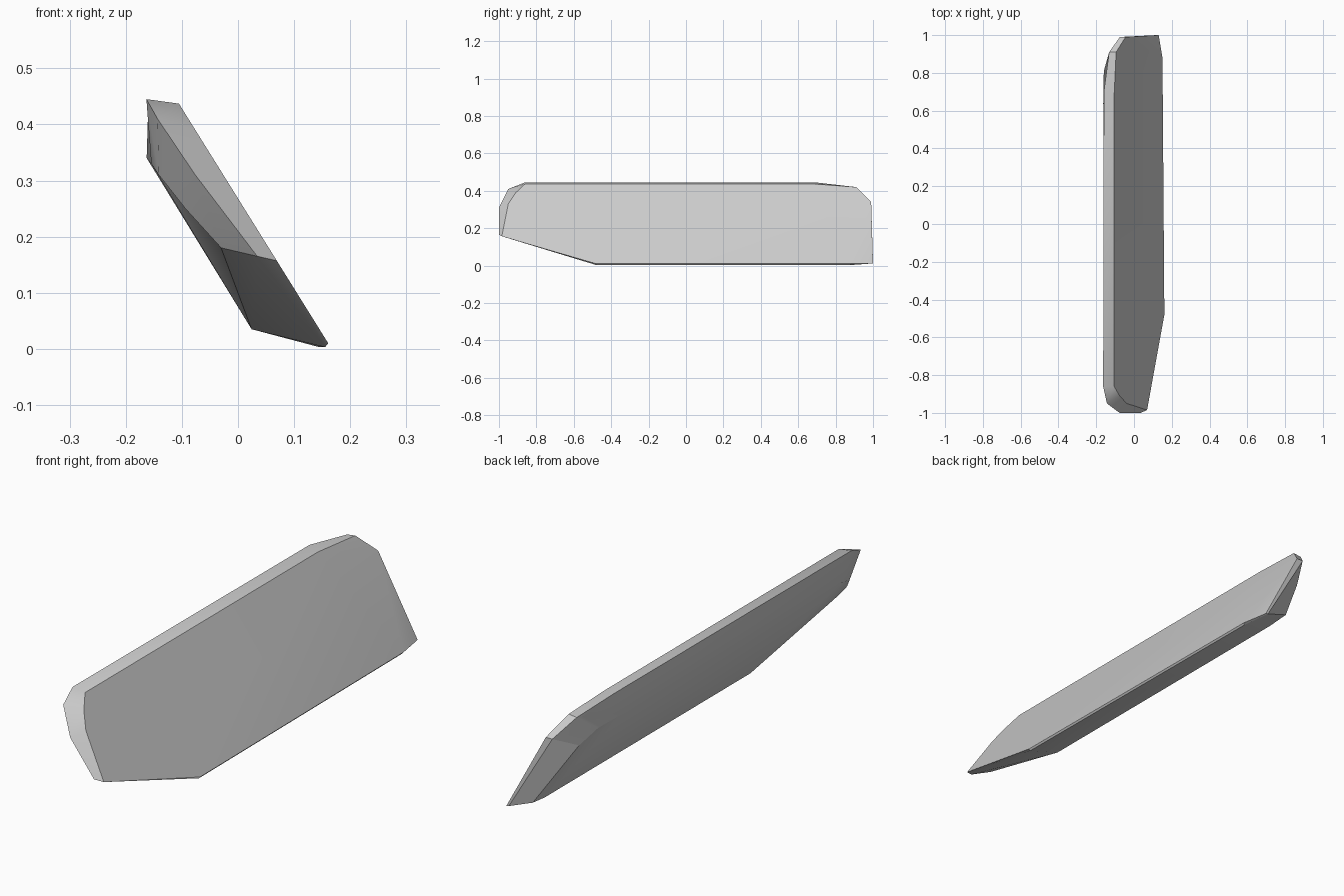
import bpy, bmesh, math

cube = bpy.data.objects.get("Cube")
if cube:
    bpy.data.objects.remove(cube, do_unlink=True)


def make_material(name, colour):
    mat = bpy.data.materials.new(name)
    mat.use_nodes = True
    mat.diffuse_color = colour
    mat.node_tree.nodes["Principled BSDF"].inputs["Base Color"].default_value = colour
    return mat


def leaning_point(y, z, depth):
    """Point at a given depth behind the leaning outer plane."""
    return (0.167 - 0.623 * z - depth, y, z)


# Rim outlines as (y, z, depth), all starting at the lower front corner
outer_rim = [
    (-.48, .01, 0), (.88, .01, .01), (1, .01, .03),
    (.99, .34, 0), (.91, .42, 0), (.68, .437, 0),
    (-.86, .437, 0), (-.91, .39, 0), (-.95, .33, 0), (-.985, .157, 0),
]
ridge_rim = [
    (-.48, .003, .01), (.88, .003, .02), (1, .012, .04),
    (.99, .34, .03), (.91, .415, .04), (.7, .444, .05),
    (-.86, .445, .053), (-.95, .41, .055), (-1, .31, .05), (-1, .165, .03),
]
inner_rim = [
    (-.46, .035, .121), (.9, .035, .121), (.99, .05, .12),
    (.89, .29, .115), (.81, .34, .115), (.64, .34, .118),
    (-.8, .33, .116), (-.88, .31, .115), (-.93, .25, .105), (-.95, .18, .085),
]


def build_panel(name, rims, mat):
    """Loft through the rims and close both broad sides."""
    bm = bmesh.new()
    loops = [[bm.verts.new(leaning_point(*p)) for p in rim] for rim in rims]
    count = len(loops[0])
    for a, b in zip(loops, loops[1:]):
        for i in range(count):
            j = (i + 1) % count
            bm.faces.new((a[i], a[j], b[j], b[i]))
    caps = [bm.faces.new(loops[0]), bm.faces.new(loops[-1])]
    bmesh.ops.recalc_face_normals(bm, faces=bm.faces[:])
    bmesh.ops.triangulate(bm, faces=caps)
    mesh = bpy.data.meshes.new(name)
    bm.to_mesh(mesh)
    bm.free()
    mesh.materials.append(mat)
    obj = bpy.data.objects.new(name, mesh)
    bpy.context.collection.objects.link(obj)
    return obj


# Leaning panel with a cut lower front corner and rounded upper corners
grey = make_material("plain grey", (0.6, 0.6, 0.6, 1))
panel = build_panel("leaning_panel", [outer_rim, ridge_rim, inner_rim], grey)

bpy.ops.object.select_all(action='DESELECT')
panel.select_set(True)
bpy.context.view_layer.objects.active = panel
bpy.ops.object.shade_smooth_by_angle(angle=math.radians(30))
